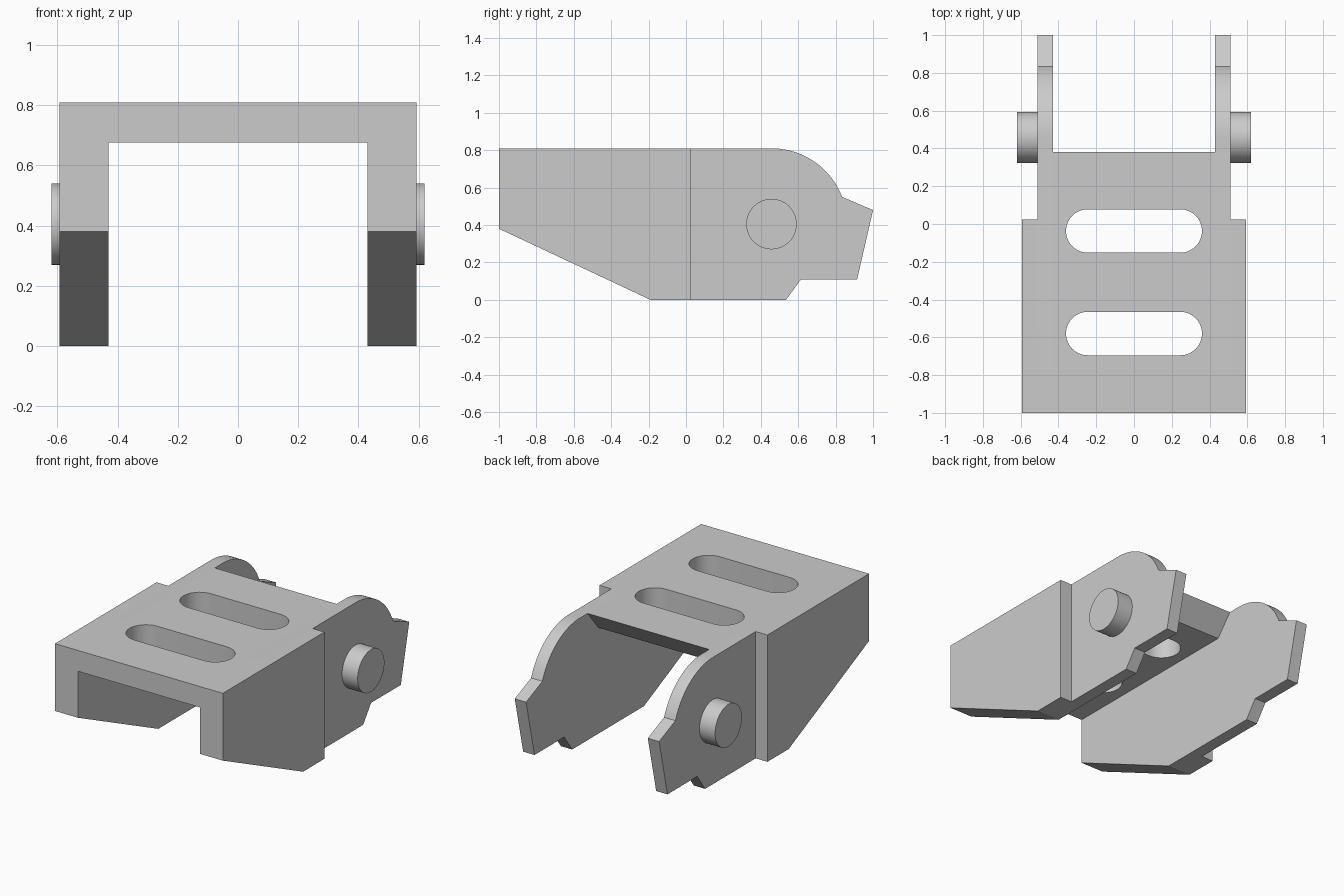
import bpy
import bmesh
from math import sin, cos, pi, radians

cube = bpy.data.objects.get("Cube")
if cube:
    bpy.data.objects.remove(cube, do_unlink=True)

grey = bpy.data.materials.new("plain grey")
grey.use_nodes = True
colour = (0.6, 0.6, 0.6, 1)
grey.diffuse_color = colour
grey.node_tree.nodes["Principled BSDF"].inputs["Base Color"].default_value = colour

INNER, CHEEK, OUTER, PIN_END = 0.43, 0.51, 0.593, 0.62
TOP, UNDER, STEP_Y = 0.81, 0.677, 0.025
PIVOT_Y, PIVOT_Z = 0.457, 0.405


def arc(cy, cz, r, start, end, steps):
    """Points along a circular arc, angles in degrees."""
    angles = [radians(start + (end - start) * i / steps) for i in range(steps + 1)]
    return [(cy + r * cos(a), cz + r * sin(a)) for a in angles]


def prism(name, points, low, high, axis="x"):
    """Extrude a closed outline along x (points are y, z) or z (points are x, y)."""
    place = (lambda p, t: (t, p[0], p[1])) if axis == "x" else (lambda p, t: (p[0], p[1], t))
    bm = bmesh.new()
    a = [bm.verts.new(place(p, low)) for p in points]
    b = [bm.verts.new(place(p, high)) for p in points]
    bm.faces.new(a)
    bm.faces.new(b)
    for i in range(len(a)):
        j = (i + 1) % len(a)
        bm.faces.new((a[i], a[j], b[j], b[i]))
    bmesh.ops.recalc_face_normals(bm, faces=bm.faces)
    mesh = bpy.data.meshes.new(name)
    bm.to_mesh(mesh)
    bm.free()
    mesh.materials.append(grey)
    obj = bpy.data.objects.new(name, mesh)
    bpy.context.collection.objects.link(obj)
    return obj


def select(obj):
    bpy.ops.object.select_all(action="DESELECT")
    obj.select_set(True)
    bpy.context.view_layer.objects.active = obj


def smooth(obj):
    select(obj)
    bpy.ops.object.shade_smooth_by_angle(angle=radians(25))


# Top plate with a bevelled rear edge
plate = prism("top_plate", [(-1, UNDER), (0.27, UNDER), (0.38, TOP), (-1, TOP)], -INNER, INNER)

# Two rounded slots through the plate
SLOT_R, SLOT_X = 0.115, 0.245
for y in (-0.037, -0.58):
    outline = arc(SLOT_X, y, SLOT_R, -90, 90, 20) + arc(-SLOT_X, y, SLOT_R, 90, 270, 20)
    cutter = prism("slot_cutter", outline, UNDER - 0.1, TOP + 0.1, "z")
    cutter.hide_render = True
    cut = plate.modifiers.new("slot", "BOOLEAN")
    cut.operation = "DIFFERENCE"
    cut.solver = "EXACT"
    cut.object = cutter
    select(plate)
    bpy.ops.object.modifier_apply(modifier=cut.name)
    bpy.data.objects.remove(cutter, do_unlink=True)
smooth(plate)

# Side outlines: full cheek, and the thicker front half
front = [(-1, TOP), (-1, 0.38), (-0.19, 0)]
cheek_outline = front + [(0.535, 0), (0.615, 0.11), (0.915, 0.11), (1, 0.48)]
cheek_outline += arc(PIVOT_Y, PIVOT_Z, TOP - PIVOT_Z, 21, 90, 24)
pad_outline = front + [(STEP_Y, 0), (STEP_Y, TOP)]

# Cheek, thick pad and pivot pin on each side
for side, s in (("left", 1), ("right", -1)):
    smooth(prism(side + "_cheek", cheek_outline, s * INNER, s * CHEEK))
    prism(side + "_pad", pad_outline, s * CHEEK, s * OUTER)
    circle = arc(PIVOT_Y, PIVOT_Z, 0.135, 0, 360, 48)[:-1]
    smooth(prism(side + "_pivot_pin", circle, s * CHEEK, s * PIN_END))
